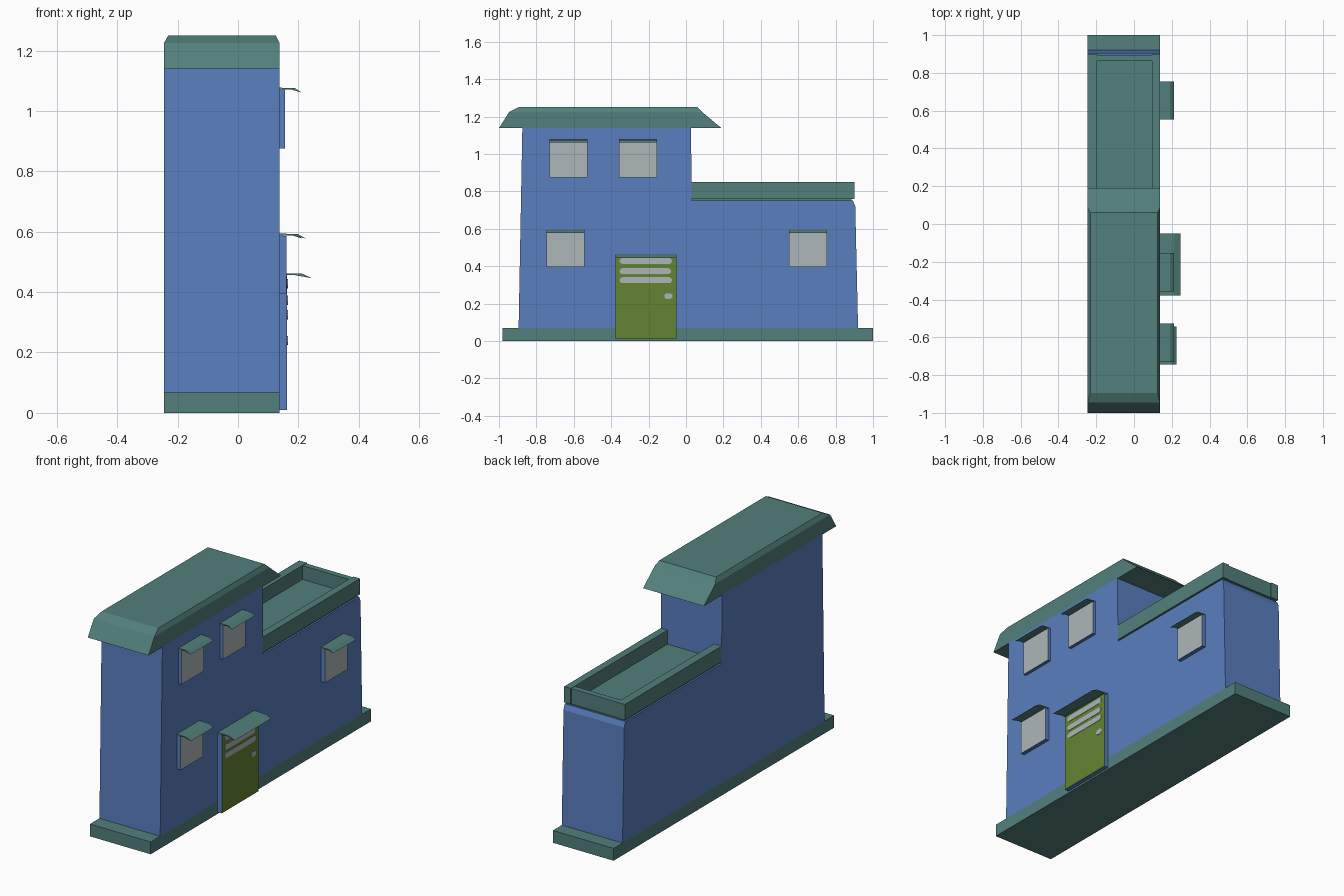
import bpy, bmesh, math

if "Cube" in bpy.data.objects:
    bpy.data.objects.remove(bpy.data.objects["Cube"])

XL, XR = -0.245, 0.137   # back and front planes of the street-side facade


def material(name, rgb):
    m = bpy.data.materials.new(name)
    m.diffuse_color = (*rgb, 1)
    m.use_nodes = True
    m.node_tree.nodes["Principled BSDF"].inputs["Base Color"].default_value = m.diffuse_color
    return m


BLUE = material("blue wall", (0.10, 0.21, 0.52))
TEAL = material("teal trim", (0.085, 0.215, 0.20))
GREEN = material("green door", (0.125, 0.23, 0.032))
GREY = material("pale glass", (0.42, 0.47, 0.475))


def finish(name, bm, *mats):
    bmesh.ops.recalc_face_normals(bm, faces=bm.faces)
    me = bpy.data.meshes.new(name)
    bm.to_mesh(me)
    bm.free()
    for m in mats:
        me.materials.append(m)
    ob = bpy.data.objects.new(name, me)
    bpy.context.collection.objects.link(ob)
    return ob


def loft(name, rings, *mats, front=None):
    """Skin a stack of matching rings; front = material index for +x faces."""
    bm = bmesh.new()
    vs = [[bm.verts.new(p) for p in r] for r in rings]
    n = len(vs[0])
    for a, b in zip(vs, vs[1:]):
        for i in range(n):
            bm.faces.new((a[i], a[(i + 1) % n], b[(i + 1) % n], b[i]))
    bm.faces.new(vs[0])
    bm.faces.new(vs[-1])
    bmesh.ops.recalc_face_normals(bm, faces=bm.faces)
    if front is not None:
        for f in bm.faces:
            if f.normal.x > 0.9:
                f.material_index = front
    return finish(name, bm, *mats)


def rect(x0, x1, y0, y1, z):
    return [(x0, y0, z), (x1, y0, z), (x1, y1, z), (x0, y1, z)]


def box(name, x0, x1, y0, y1, z0, z1, *mats, front=None):
    return loft(name, [rect(x0, x1, y0, y1, z0), rect(x0, x1, y0, y1, z1)], *mats, front=front)


def extrude_x(name, yz, x0, x1, mat):
    return loft(name, [[(x, y, z) for y, z in yz] for x in (x0, x1)], mat)


def canopy(name, y0, y1, z, x0, x1):
    # thin awning: flat on top, then a drooping lip
    xz = [(XR, z - 0.008), (XR, z), (x0 + 0.6 * (x1 - x0), z - 0.002),
          (x1, z - 0.017), (x0 + 0.02, z - 0.006)]
    loft(name, [[(x, y, zz) for x, zz in xz] for y in (y0, y1)], TEAL)


# base plinth
box("base", XL, XR, -0.98, 1.0, 0, 0.07, TEAL)

# stepped, slightly tapered walls
extrude_x("walls", [(-0.895, 0.07), (0.92, 0.07), (0.905, 0.72), (0.893, 0.75), (0.03, 0.75),
                    (0.027, 1.14), (-0.875, 1.14)], XL, XR, BLUE)

# overhanging main roof
loft("main_roof", [rect(XL, XR, -1.0, 0.19, 1.138),
                   rect(XL, XR, -0.945, 0.085, 1.225),
                   rect(XL + 0.014, XR - 0.012, -0.895, 0.06, 1.25)], TEAL)

# terrace floor and parapet
box("terrace_floor", -0.235, 0.127, 0.03, 0.885, 0.75, 0.77, TEAL)
box("parapet_back", XL, -0.197, 0.03, 0.9, 0.76, 0.85, TEAL)
box("parapet_front", 0.095, XR, 0.03, 0.9, 0.76, 0.85, TEAL)
box("parapet_end", -0.197, 0.095, 0.862, 0.895, 0.76, 0.848, TEAL)

# windows with awnings: y start, z bottom, z top, front plane, awning tip
for i, (y, z0, z1, xf, xt) in enumerate([(-0.73, 0.875, 1.077, 0.156, 0.212),
                                         (-0.357, 0.875, 1.077, 0.156, 0.212),
                                         (-0.745, 0.395, 0.594, 0.16, 0.225),
                                         (0.552, 0.395, 0.594, 0.16, 0.212)]):
    box(f"window_{i + 1}", XR, xf, y, y + 0.203, z0, z1 - 0.008, BLUE, GREY, front=1)
    canopy(f"window_awning_{i + 1}", y, y + 0.203, z1, xf, xt)

# door with awning
DX = 0.163
box("door", XR, DX, -0.378, -0.05, 0.01, 0.455, BLUE, GREEN, front=1)
canopy("door_awning", -0.378, -0.05, 0.463, DX, 0.245)


def capsule(name, y0, y1, z, r):
    # rounded plate painted on the door
    yz = []
    for k in range(12):
        a = -math.pi / 2 + math.pi * (k % 6) / 5 + (math.pi if k > 5 else 0)
        c = y1 - r if k < 6 else y0 + r
        yz.append((c + r * math.cos(a), z + r * math.sin(a)))
    extrude_x(name, yz, DX - 0.001, DX + 0.002, GREY)


for i, (y0, y1, z) in enumerate([(-0.355, -0.075, 0.428), (-0.355, -0.08, 0.373), (-0.355, -0.075, 0.325)]):
    capsule(f"door_stripe_{i + 1}", y0, y1, z, 0.016)
capsule("door_knob", -0.117, -0.072, 0.24, 0.015)
